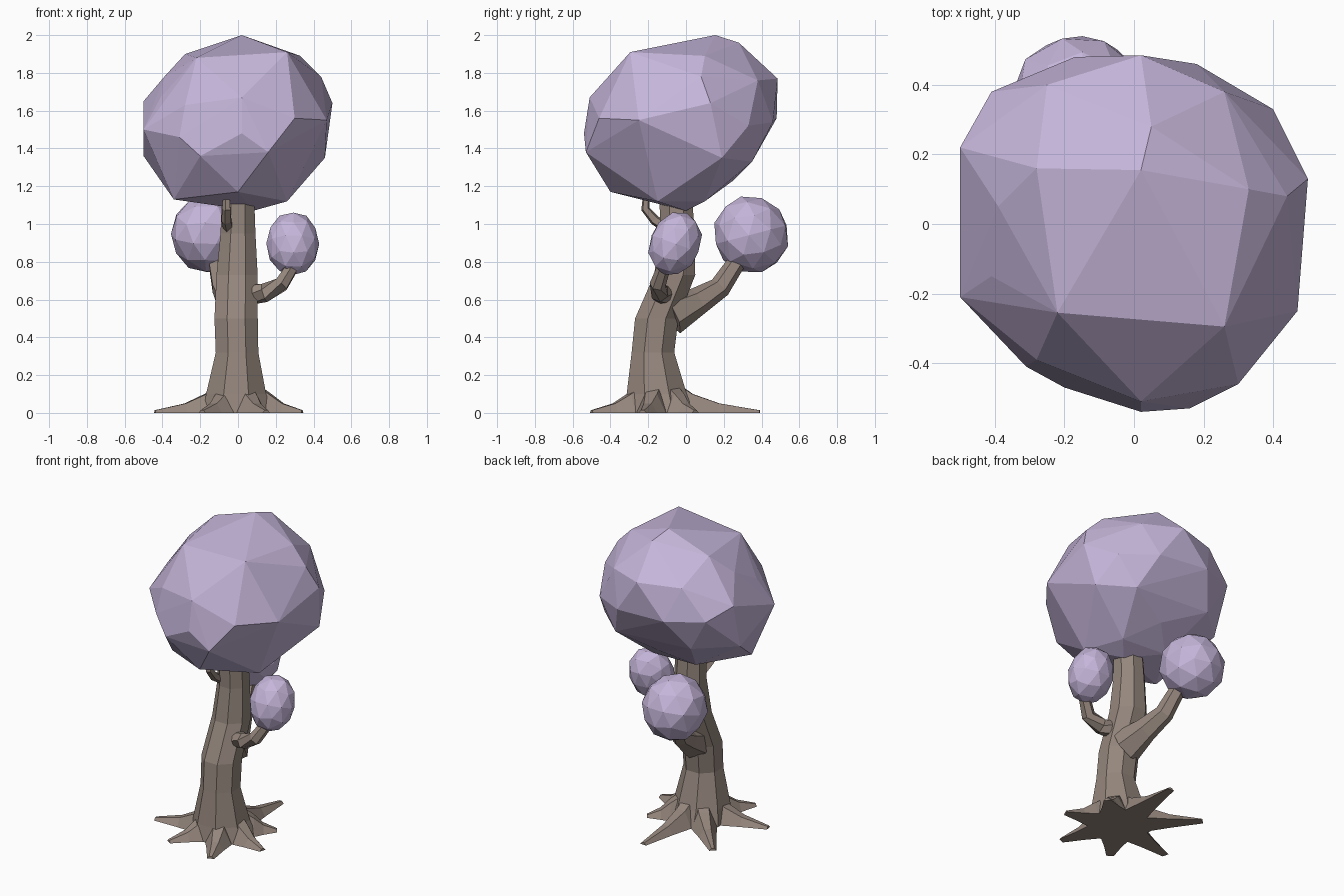
import bpy, bmesh, math, random
from mathutils import Vector, Matrix

cube = bpy.data.objects.get("Cube")
if cube:
    bpy.data.objects.remove(cube)


def material(name, rgb):
    mat = bpy.data.materials.new(name)
    mat.use_nodes = True
    mat.diffuse_color = (*rgb, 1)
    mat.node_tree.nodes["Principled BSDF"].inputs["Base Color"].default_value = (*rgb, 1)
    return mat


bark = material("brown bark", (0.3, 0.24, 0.205))
leaves = material("lilac leaves", (0.56, 0.465, 0.7))


def finish(name, bm, mat):
    bmesh.ops.recalc_face_normals(bm, faces=bm.faces)
    mesh = bpy.data.meshes.new(name)
    bm.to_mesh(mesh)
    bm.free()
    mesh.materials.append(mat)
    obj = bpy.data.objects.new(name, mesh)
    bpy.context.collection.objects.link(obj)
    return obj


def loft(name, rings, mat):
    """Skin a list of equal rings of points and close both ends."""
    bm = bmesh.new()
    rows = [[bm.verts.new(p) for p in ring] for ring in rings]
    n = len(rows[0])
    for a, b in zip(rows, rows[1:]):
        for i in range(n):
            j = (i + 1) % n
            bm.faces.new((a[i], a[j], b[j], b[i]))
    bm.faces.new(rows[0][::-1])
    bm.faces.new(rows[-1])
    return finish(name, bm, mat)


def tube(name, path, radii, sides, level=False):
    """Tapered limb along a path; level keeps every ring horizontal."""
    path = [Vector(p) for p in path]
    rings = []
    for k, (p, r) in enumerate(zip(path, radii)):
        along = path[min(k + 1, len(path) - 1)] - path[max(k - 1, 0)]
        along = Vector((0, 0, 1)) if level else along.normalized()
        side = Vector((1, 0, 0)) - along * along.x
        side.normalize()
        up = along.cross(side)
        turns = [math.tau * (i + 0.5) / sides for i in range(sides)]
        rings.append([p + (side * math.cos(t) + up * math.sin(t)) * r for t in turns])
    return loft(name, rings, bark)


# Trunk, bending backwards as it rises
tube("trunk",
     [(0, -.145, 0), (-.01, -.155, .1), (-.005, -.175, .32), (-.01, -.155, .5),
      (-.005, -.06, .73), (0, -.045, .95), (0, -.055, 1.16)],
     [.2, .172, .122, .124, .118, .1, .092], 8, level=True)

# Branches
tube("left_branch", [(.04, -.11, .625), (.14, -.14, .635), (.23, -.15, .68), (.3, -.11, .79)],
     [.06, .05, .043, .034], 6)
tube("back_branch", [(0, -.08, .52), (-.04, .06, .59), (-.085, .18, .665), (-.12, .29, .83)],
     [.11, .075, .058, .046], 6)
tube("front_twig", [(-.05, -.1, .98), (-.06, -.165, 1.02), (-.06, -.215, 1.08), (-.06, -.21, 1.16)],
     [.03, .028, .024, .018], 5)

# Roots: ridged wedges spreading from the trunk foot
foot = Vector((0, -.14, 0))
tips = [(.34, -.23), (.25, .05), (.04, .39), (-.35, .22), (-.44, -.23), (-.19, -.45), (.15, -.5)]
for number, tip in enumerate(tips, 1):
    reach = Vector((*tip, 0)) - foot
    out = reach.normalized()
    across = Vector((-out.y, out.x, 0))
    stations = [(.06, .09, .18), (.175, .08, .1), (.175 + (reach.length - .175) * .4, .053, .05),
                (reach.length, .022, .014)]
    rings = []
    for distance, width, height in stations:
        c = foot + out * distance
        top = Vector((0, 0, height))
        rings.append([c - across * width, c - across * width * .4 + top,
                      c + across * width * .4 + top, c + across * width])
    loft(f"root_{number}", rings, bark)

# Main canopy: a faceted hull over its corner points
corners = [
    # crown
    (.02, .155, 2), (-.28, .16, 1.9), (.33, .1, 1.89), (-.22, -.255, 1.88), (.26, -.295, 1.91), (.05, .28, 1.96),
    # shoulders
    (-.39, .05, 1.78), (-.41, -.15, 1.67), (.44, .08, 1.78), (.02, -.51, 1.67), (-.28, -.39, 1.63),
    (.3, -.46, 1.56), (-.25, .4, 1.77), (.02, .485, 1.77), (.26, .38, 1.76),
    # widest part
    (-.5, .22, 1.65), (-.5, -.21, 1.5), (.5, .13, 1.64), (.47, -.25, 1.55), (.4, .33, 1.52), (-.41, .38, 1.58),
    (-.17, .48, 1.56), (.18, .46, 1.54), (.02, -.54, 1.48), (-.31, -.41, 1.46),
    # underside
    (-.5, .15, 1.36), (.46, .19, 1.35), (.16, -.53, 1.38), (-.2, -.47, 1.36), (.27, .35, 1.33), (-.28, .35, 1.36),
    (0, -.4, 1.17), (-.34, -.2, 1.13), (.26, -.15, 1.12), (.08, 0, 1.07), (.17, .1, 1.12), (-.15, .11, 1.13),
    (0, .25, 1.23),
]
canopy = bmesh.new()
hull = bmesh.ops.convex_hull(canopy, input=[canopy.verts.new(c) for c in corners])
inside = [g for g in hull["geom_interior"] if isinstance(g, bmesh.types.BMVert)]
bmesh.ops.delete(canopy, geom=inside, context="VERTS")
finish("main_canopy", canopy, leaves)


def foliage(name, low, high, axes, tilt, seed):
    """Faceted, slightly uneven blob, tilted about x and fitted to a box."""
    rng = random.Random(seed)
    bm = bmesh.new()
    bmesh.ops.create_icosphere(bm, subdivisions=2, radius=1)
    spin = Matrix.Rotation(rng.uniform(0, math.tau), 3, "Z")
    lean = Matrix.Rotation(math.radians(tilt), 3, "X")
    for v in bm.verts:
        p = spin @ v.co * rng.uniform(.98, 1.02)
        v.co = lean @ Vector([a * b for a, b in zip(p, axes)])
    for k in range(3):
        least = min(v.co[k] for v in bm.verts)
        size = max(v.co[k] for v in bm.verts) - least
        for v in bm.verts:
            v.co[k] = low[k] + (v.co[k] - least) / size * (high[k] - low[k])
    return finish(name, bm, leaves)


# Small foliage on the branches
foliage("left_foliage", (.15, -.2, .73), (.43, .085, 1.06), (.14, .13, .17), -20, 2)
foliage("back_foliage", (-.355, .15, .745), (.03, .54, 1.145), (.18, .19, .2), 15, 3)
